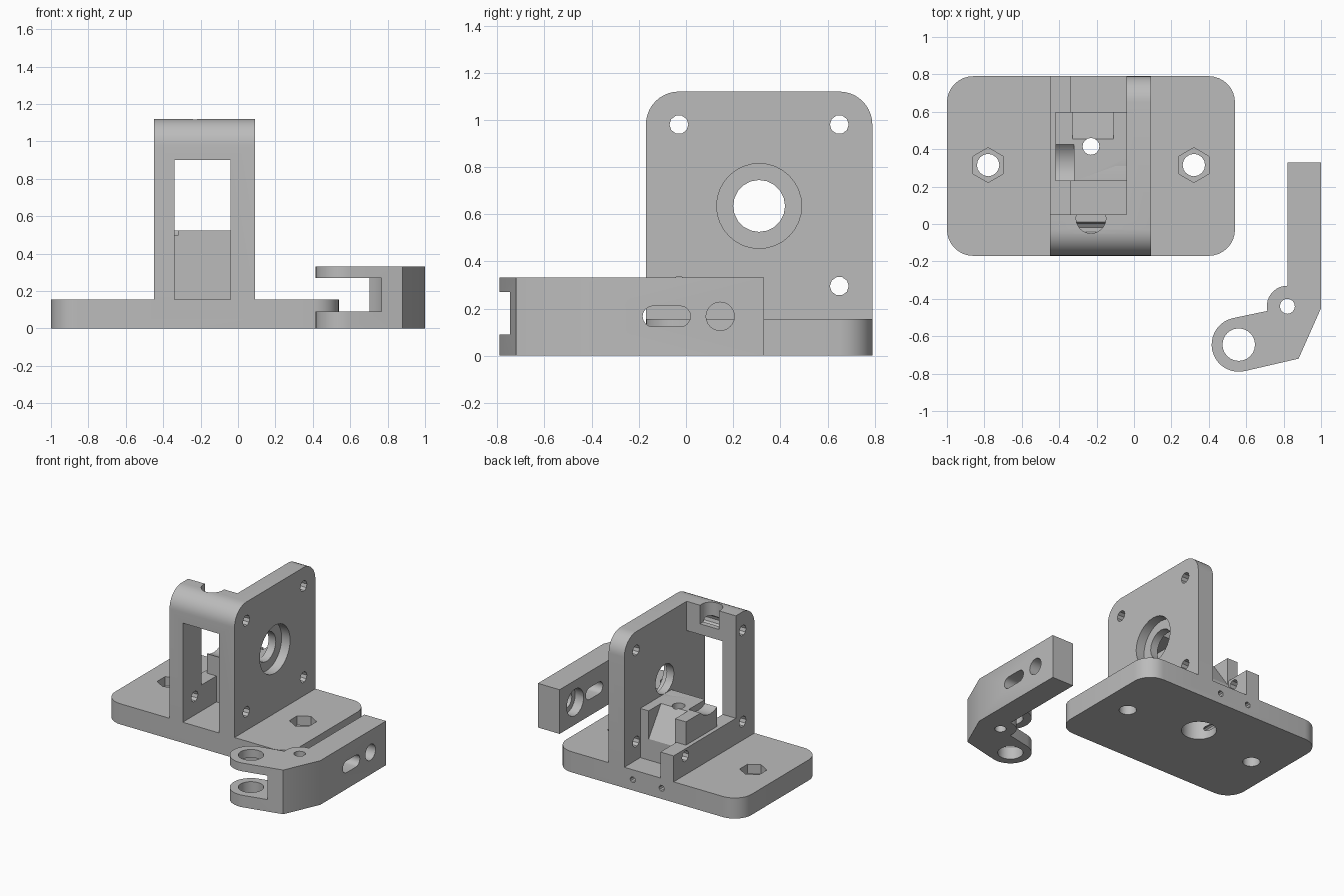
import bpy, bmesh
from math import sin, cos, radians
from mathutils import Vector

if "Cube" in bpy.data.objects:
    bpy.data.objects.remove(bpy.data.objects["Cube"])

grey = bpy.data.materials.new("plain grey")
grey.use_nodes = True
grey.diffuse_color = (0.5, 0.5, 0.5, 1)
grey.node_tree.nodes["Principled BSDF"].inputs["Base Color"].default_value = (0.5, 0.5, 0.5, 1)


def arc(cx, cy, r, start, end, steps):
    angles = [radians(start + (end - start) * i / steps) for i in range(steps + 1)]
    return [(cx + r * cos(a), cy + r * sin(a)) for a in angles]


def circle(cx, cy, r, sides=24, turn=0):
    return arc(cx, cy, r, turn, turn + 360, sides)[:-1]


def rect(a0, b0, a1, b1):
    return [(a0, b0), (a1, b0), (a1, b1), (a0, b1)]


def prism(name, points, axis, lo, hi):
    """Extrude a 2D outline along one axis."""
    def place(p, d):
        return {"x": (d, p[0], p[1]), "y": (p[0], d, p[1]), "z": (p[0], p[1], d)}[axis]
    bm = bmesh.new()
    face = bm.faces.new([bm.verts.new(place(p, lo)) for p in points])
    out = bmesh.ops.extrude_face_region(bm, geom=[face])
    verts = [g for g in out["geom"] if isinstance(g, bmesh.types.BMVert)]
    bmesh.ops.translate(bm, verts=verts, vec=Vector(place((0, 0), hi - lo)))
    bmesh.ops.recalc_face_normals(bm, faces=bm.faces)
    mesh = bpy.data.meshes.new(name)
    bm.to_mesh(mesh)
    bm.free()
    mesh.materials.append(grey)
    obj = bpy.data.objects.new(name, mesh)
    bpy.context.collection.objects.link(obj)
    return obj


def combine(target, points, axis, lo, hi, operation="DIFFERENCE"):
    """Cut a prism from the target, or add it with UNION."""
    tool = prism("cutter", points, axis, lo, hi)
    tool.hide_render = True
    mod = target.modifiers.new("shape", "BOOLEAN")
    mod.operation = operation
    mod.solver = "EXACT"
    mod.object = tool
    bpy.context.view_layer.objects.active = target
    bpy.ops.object.modifier_apply(modifier=mod.name)
    bpy.data.objects.remove(tool)


def finish(obj):
    bpy.ops.object.select_all(action="DESELECT")
    obj.select_set(True)
    bpy.context.view_layer.objects.active = obj
    bpy.ops.object.shade_smooth_by_angle(angle=radians(30))


FRONT, BACK, TOP, R = -0.17, 0.79, 1.12, 0.14
FLOOR = 0.155
MID = -0.23

# Tower: rounded motor plate and front wall carved from one block
outline = ([(FRONT, 0.05), (BACK, 0.05)] + arc(BACK - R, TOP - R, R, 0, 90, 10)
           + arc(FRONT + R, TOP - R, R, 90, 180, 10))
tower = prism("extruder_frame", outline, "x", -0.45, 0.09)
combine(tower, rect(-0.6, 0.05, -0.04, 1), "z", 0.35, 1.3)
combine(tower, rect(-0.34, 0.05, -0.04, 1), "z", FLOOR, 1.3)
combine(tower, rect(-0.34, FLOOR, -0.04, 0.9), "y", -0.4, 0.1)

# Filament guide block between the walls
combine(tower, rect(-0.42, 0.23, -0.03, 0.6), "z", 0.1, 0.525, "UNION")
combine(tower, circle(0.31, 0.635, 0.16), "x", -0.6, -0.32)
combine(tower, [(0.45, 0.53), (0.61, 0.3), (0.61, 0.6), (0.45, 0.6)], "x", -0.33, -0.11)

# Base plate with rounded corners
corners = [(0.54 - R, BACK - R, 0), (-1 + R, BACK - R, 90),
           (-1 + R, FRONT + R, 180), (0.54 - R, FRONT + R, 270)]
plate = [p for x, y, a in corners for p in arc(x, y, R, a, a + 90, 8)]
combine(tower, plate, "z", 0, FLOOR, "UNION")

# Base bolts with hexagonal nut pockets
for x in (-0.78, 0.32):
    combine(tower, circle(x, 0.315, 0.06, 16), "z", -0.1, 0.3)
    combine(tower, circle(x, 0.315, 0.093, 6, 30), "z", 0.085, 0.3)

# Motor hub opening and corner screw holes
combine(tower, circle(0.31, 0.635, 0.18, 32), "x", 0.02, 0.2)
combine(tower, circle(0.31, 0.635, 0.11, 20), "x", -0.1, 0.2)
for y in (-0.03, 0.65):
    for z in (0.295, 0.98):
        combine(tower, circle(y, z, 0.04, 10), "x", -0.6, 0.2)

# Filament path, nozzle socket, retaining pins and top notch
combine(tower, circle(MID, 0.415, 0.045, 16), "z", 0.1, 0.7)
combine(tower, circle(MID, 0.415, 0.12), "z", -0.1, 0.28)
for x in (MID - 0.12, MID + 0.12):
    combine(tower, circle(x, 0.08, 0.022, 10), "y", 0.2, 0.9)
combine(tower, circle(MID, 0.03, 0.08), "z", 0.98, 1.3)
finish(tower)

# Idler lever: arm, pivot lobe and bearing fork
BX, BY = 0.56, -0.645
outline = ([(0.82, 0.33), (1, 0.33), (1, -0.45), (0.88, -0.72)]
           + arc(BX, BY, 0.145, 282, 102, 18)[::1]
           + arc(0.82, -0.44, 0.11, 193, 90, 10))
lever = prism("idler_lever", outline, "z", 0, 0.332)
combine(lever, circle(BX, BY, 0.23, 40), "z", 0.09, 0.27)
combine(lever, circle(BX, BY, 0.087), "z", -0.1, 0.5)
combine(lever, circle(0.82, -0.44, 0.04, 16), "z", -0.1, 0.5)

# Lever adjusting slot and spring hole
slot = arc(-0.025, 0.167, 0.044, -90, 90, 8) + arc(-0.14, 0.167, 0.044, 90, 270, 8)
combine(lever, slot, "x", 0.7, 1.1)
combine(lever, circle(0.145, 0.167, 0.06), "x", 0.7, 1.1)
combine(lever, circle(0.145, 0.167, 0.1), "x", 0.7, 0.89)
finish(lever)
